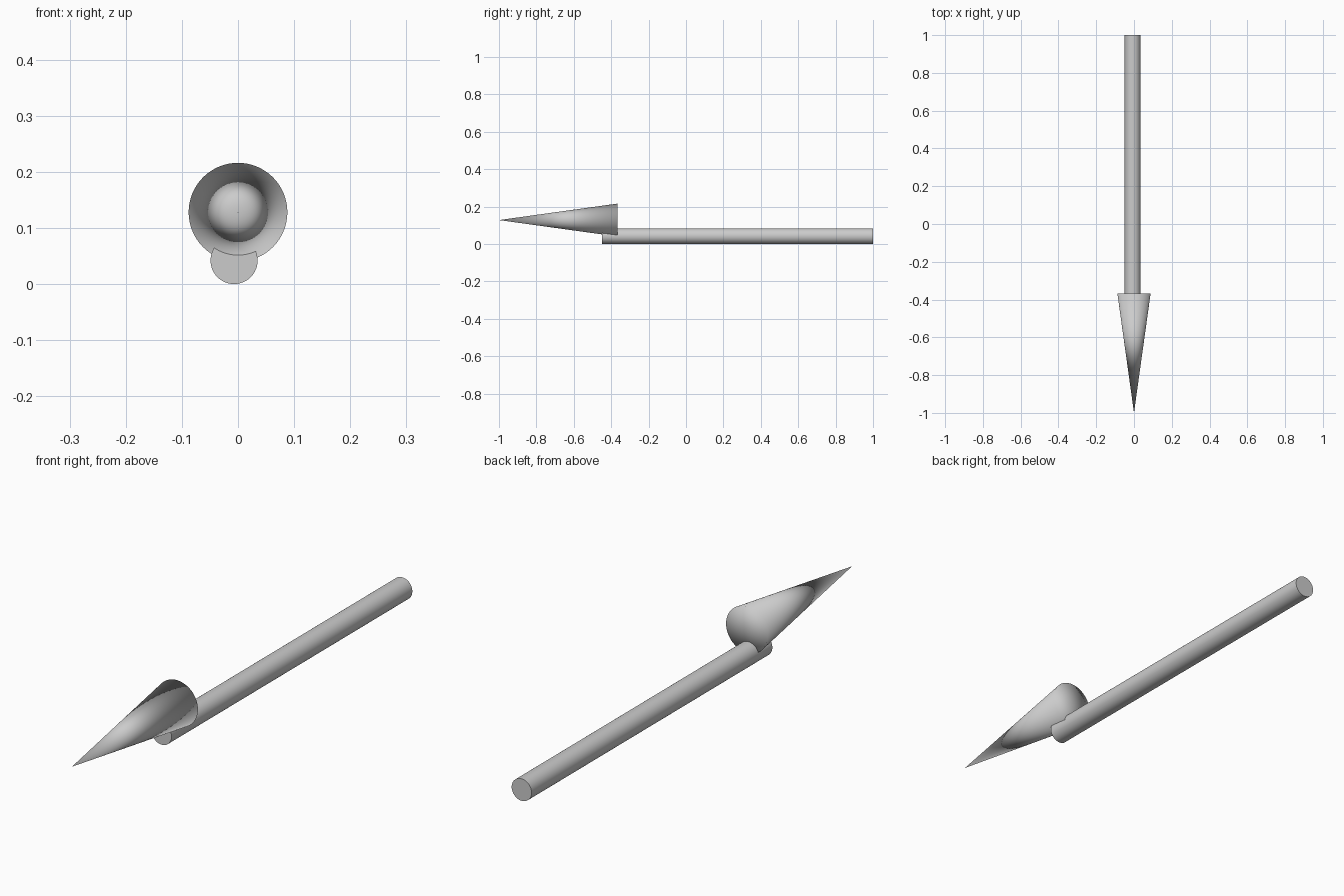
import bpy, math

if "Cube" in bpy.data.objects:
    bpy.data.objects.remove(bpy.data.objects["Cube"])


def along_y(name, r_back, r_front, y_back, y_front, x, z, sides=64):
    """Round part lying along y, with fan-filled ends."""
    bpy.ops.mesh.primitive_cone_add(
        vertices=sides, radius1=r_back, radius2=r_front,
        depth=y_back - y_front, end_fill_type='TRIFAN',
        location=(x, (y_back + y_front) / 2, z),
        rotation=(math.pi / 2, 0, 0))
    ob = bpy.context.object
    ob.name = name
    bpy.ops.object.transform_apply(location=True, rotation=True, scale=True)
    return ob


# Shaft: long rod with crisp ends, slightly off centre
along_y("shaft", 0.042, 0.042, 1.0, -0.45, -0.007, 0.042)
bpy.ops.object.shade_smooth_by_angle(angle=math.radians(40))

# Arrowhead: cone resting on the rod, smooth right over its back rim
along_y("arrowhead", 0.088, 0.0, -0.367, -1.0, 0.0, 0.128)
bpy.ops.object.shade_smooth()
